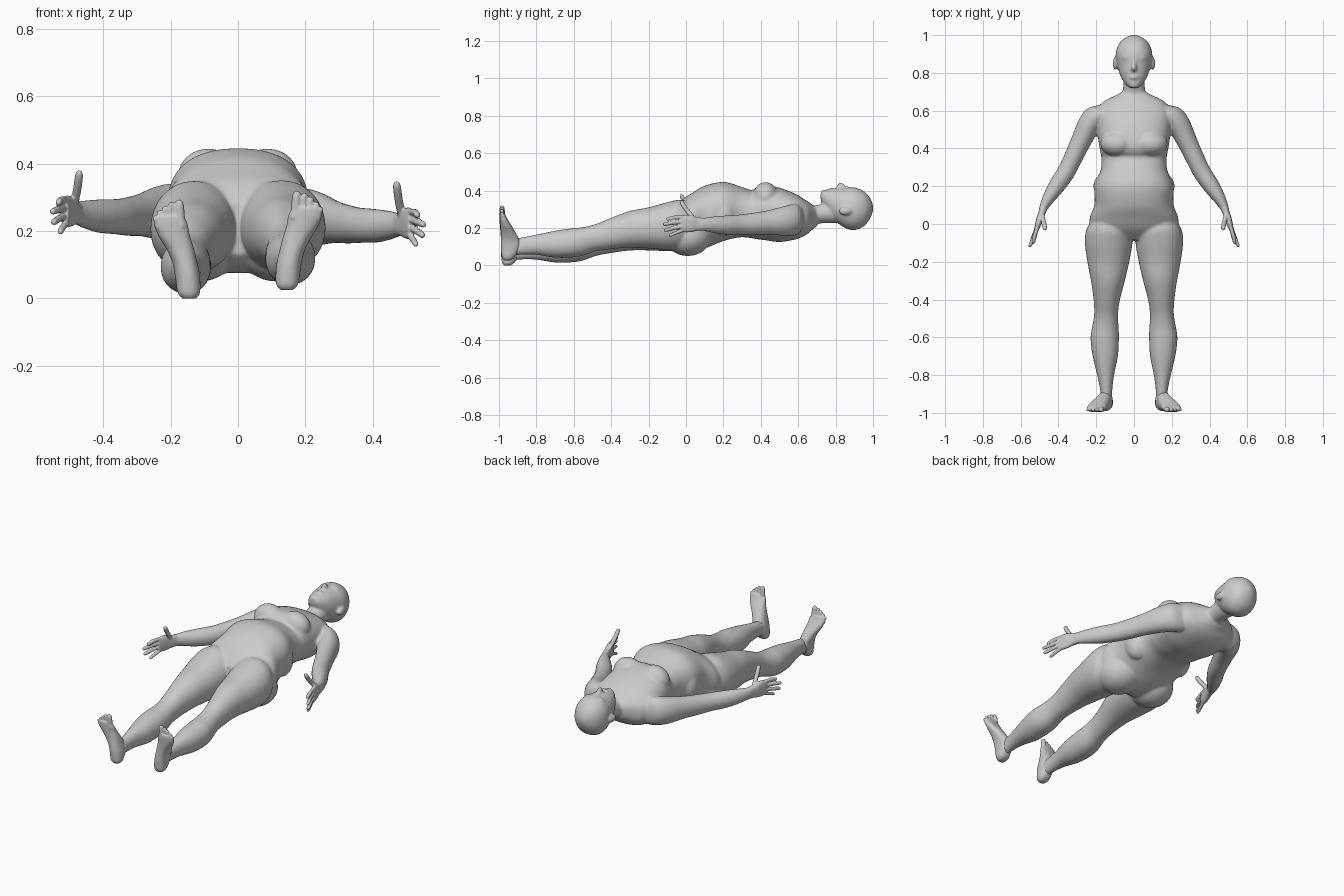
import bpy, bmesh, math
from mathutils import Vector, Matrix

skin = bpy.data.materials.new("plain_grey")
skin.diffuse_color = (0.6, 0.6, 0.6, 1)


def spline(rows, steps=5):
    """Catmull-Rom through rows of numbers."""
    out = []
    for i in range(len(rows) - 1):
        p = [rows[max(0, min(len(rows) - 1, i + k))] for k in (-1, 0, 1, 2)]
        for s in range(steps):
            t = s / steps
            out.append([0.5 * (2 * b + (c - a) * t + (2 * a - 5 * b + 4 * c - d) * t * t
                               + (3 * b - a - 3 * c + d) * t ** 3) for a, b, c, d in zip(*p)])
    return out + [list(rows[-1])]


def loft(bm, rows, u, v, power=2.0, n=32):
    """Closed tube; rows are x, y, z, half size along u, half size along v."""
    u, v = Vector(u).normalized(), Vector(v).normalized()
    rings = []
    for x, y, z, a, b in spline(rows):
        ring = []
        for k in range(n):
            t = 2 * math.pi * k / n
            c, s = math.cos(t), math.sin(t)
            cu = math.copysign(abs(c) ** (2 / power), c)
            sv = math.copysign(abs(s) ** (2 / power), s)
            ring.append(bm.verts.new(Vector((x, y, z)) + u * a * cu + v * b * sv))
        rings.append(ring)
    faces = [bm.faces.new(rings[0]), bm.faces.new(rings[-1])]
    for r, q in zip(rings, rings[1:]):
        for k in range(n):
            faces.append(bm.faces.new((r[k], r[(k + 1) % n], q[(k + 1) % n], q[k])))
    bmesh.ops.recalc_face_normals(bm, faces=faces)


def digit(bm, points, r):
    """Finger or toe with a rounded end."""
    pts = [Vector(p) for p in points]
    d = (pts[-1] - pts[0]).normalized()
    u = d.cross(Vector((0.9, 0.3, 0.1))).normalized()
    rows = [(*p, r, r) for p in pts[:-1]]
    rows += [(*(pts[-1] - d * r), r * 0.92, r * 0.92), (*pts[-1], r * 0.45, r * 0.45)]
    loft(bm, rows, u, d.cross(u), n=14)


def blob(bm, centre, radii):
    m = Matrix.Translation(centre) @ Matrix.Diagonal((*radii, 1))
    bmesh.ops.create_uvsphere(bm, u_segments=28, v_segments=18, radius=1, matrix=m)


def tilt(bm, start, fn):
    """Shift the z of everything added since start."""
    bm.verts.ensure_lookup_table()
    for v in list(bm.verts)[start:]:
        v.co.z += fn(v.co)


def finish(bm, name, voxel, smooth):
    me = bpy.data.meshes.new(name)
    bm.to_mesh(me)
    bm.free()
    me.materials.append(skin)
    ob = bpy.data.objects.new(name, me)
    bpy.context.collection.objects.link(ob)
    m = ob.modifiers.new("merge", 'REMESH')
    m.mode, m.voxel_size, m.use_smooth_shade = 'VOXEL', voxel, True
    m = ob.modifiers.new("soften", 'SMOOTH')
    m.factor, m.iterations = 0.5, smooth


def along_y(rows, cx=0.0):
    """y, half width, low z, high z -> loft rows."""
    return [(cx, y, (lo + hi) / 2, w, (hi - lo) / 2) for y, w, lo, hi in rows]


X, Y, Z = (1, 0, 0), (0, 1, 0), (0, 0, 1)
body = bmesh.new()

# torso
loft(body, along_y([
    (.70, .06, .21, .31), (.675, .11, .19, .325), (.645, .165, .165, .345), (.59, .195, .14, .38),
    (.5, .195, .125, .415), (.42, .185, .135, .43), (.38, .178, .14, .42), (.352, .173, .145, .402),
    (.29, .175, .15, .422), (.2, .207, .13, .446), (.1, .21, .09, .425), (.03, .235, .075, .385),
    (-.03, .225, .085, .345), (-.085, .17, .13, .285)]), X, Z, 2.3, 48)

# neck and head
loft(body, along_y([(.62, .075, .19, .33), (.68, .063, .215, .32), (.73, .057, .225, .33),
                    (.80, .058, .225, .35)]), X, Z)
loft(body, along_y([
    (.72, .022, .35, .39), (.74, .045, .31, .402), (.77, .065, .268, .407), (.80, .078, .235, .411),
    (.85, .091, .2, .414), (.90, .097, .188, .417), (.95, .082, .208, .397), (.98, .055, .243, .367),
    (.995, .028, .275, .337), (1.001, .008, .295, .315)]), X, Z, 2.15, 40)
blob(body, (0, .828, .418), (.015, .022, .026))     # nose tip
blob(body, (0, .848, .412), (.010, .030, .014))     # nose bridge
blob(body, (0, .778, .405), (.027, .011, .012))     # lips
blob(body, (0, .738, .388), (.026, .018, .017))     # chin

for side, tag in ((1, "left"), (-1, "right")):
    def mx(rows):
        return [(side * r[0], *r[1:]) for r in rows]

    def arm_tilt(co):
        return -side * .035 * abs(co.x)

    def leg_tilt(co):
        return side * .013 * min(1, max(0, -2 * co.y))

    # ear and brow
    blob(body, (side * .1, .85, .29), (.013, .035, .022))
    blob(body, (side * .036, .879, .398), (.026, .009, .014))
    # breast, buttock and waist fold
    blob(body, (side * .088, .425, .365), (.09, .068, .08))
    blob(body, (side * .115, .01, .155), (.118, .125, .105))
    blob(body, (side * .15, .2, .26), (.065, .07, .1))

    # arm
    start = len(body.verts)
    loft(body, mx([
        (.13, .60, .25, .055, .075), (.19, .575, .25, .066, .085), (.24, .52, .245, .062, .078),
        (.285, .43, .238, .054, .064), (.325, .345, .232, .050, .058), (.36, .275, .23, .048, .053),
        (.41, .2, .23, .044, .05), (.45, .14, .233, .034, .043), (.478, .09, .236, .024, .035),
        (.488, .06, .238, .02, .034)]), (side * .82, .57, 0), Z)
    tilt(body, start, arm_tilt)

    # leg
    start = len(body.verts)
    rows = [(.127, .03, .235, .09, .10), (.13, -.03, .218, .122, .132), (.134, -.1, .207, .126, .128),
            (.136, -.2, .195, .111, .11), (.138, -.3, .185, .09, .098), (.144, -.4, .16, .07, .084),
            (.148, -.48, .136, .063, .073), (.152, -.55, .115, .071, .076), (.155, -.61, .107, .075, .078),
            (.152, -.7, .1, .067, .072), (.15, -.8, .097, .045, .054), (.147, -.88, .09, .032, .046),
            (.147, -.94, .08, .03, .045)]
    loft(body, mx(rows), X, Z, 2.1)
    tilt(body, start, leg_tilt)

    # hand: palm, thumb and four fingers
    hand = bmesh.new()
    loft(hand, mx([
        (.476, .095, .236, .022, .034), (.487, .06, .238, .019, .036), (.498, .03, .24, .018, .044),
        (.507, 0, .241, .016, .047), (.516, -.03, .24, .012, .042)]), (side * .95, .3, 0), Z, 2.4)
    for pts, r in (
            (((.488, .05, .255), (.478, .01, .305), (.474, -.01, .332), (.47, -.03, .362)), .0125),
            (((.51, -.01, .274), (.525, -.06, .274), (.535, -.105, .266)), .0105),
            (((.512, -.01, .252), (.532, -.07, .246), (.553, -.122, .238)), .0105),
            (((.512, -.01, .229), (.532, -.065, .218), (.55, -.117, .206)), .0105),
            (((.508, -.01, .208), (.52, -.05, .193), (.53, -.09, .177)), .0095)):
        digit(hand, mx(pts), r)
    tilt(hand, 0, arm_tilt)
    finish(hand, tag + "_hand", .004, 2)

    # foot: sole loft and five toes
    foot = bmesh.new()
    prof = [(.012, .145, .018, -.972, -.94), (.03, .146, .033, -.984, -.915), (.08, .15, .037, -.99, -.885),
            (.12, .158, .037, -.99, -.89), (.16, .172, .041, -.99, -.91), (.2, .19, .047, -.993, -.933),
            (.235, .2, .05, -.996, -.955), (.258, .204, .042, -.996, -.966)]
    loft(foot, mx([(cx, (a + b) / 2, z, w, (b - a) / 2) for z, cx, w, a, b in prof]), X, Y, 2.3)
    for x0, x1, z1, r in ((.167, .176, .306, .0145), (.188, .199, .3, .0105), (.206, .218, .288, .01),
                          (.222, .235, .274, .0095), (.236, .249, .258, .0095)):
        digit(foot, mx([(x0, -.98, .225), ((x0 + x1) / 2, -.98, .25), (x1, -.984, z1)]), r)
    tilt(foot, 0, leg_tilt)
    finish(foot, tag + "_foot", .004, 2)

finish(body, "body", .007, 8)
